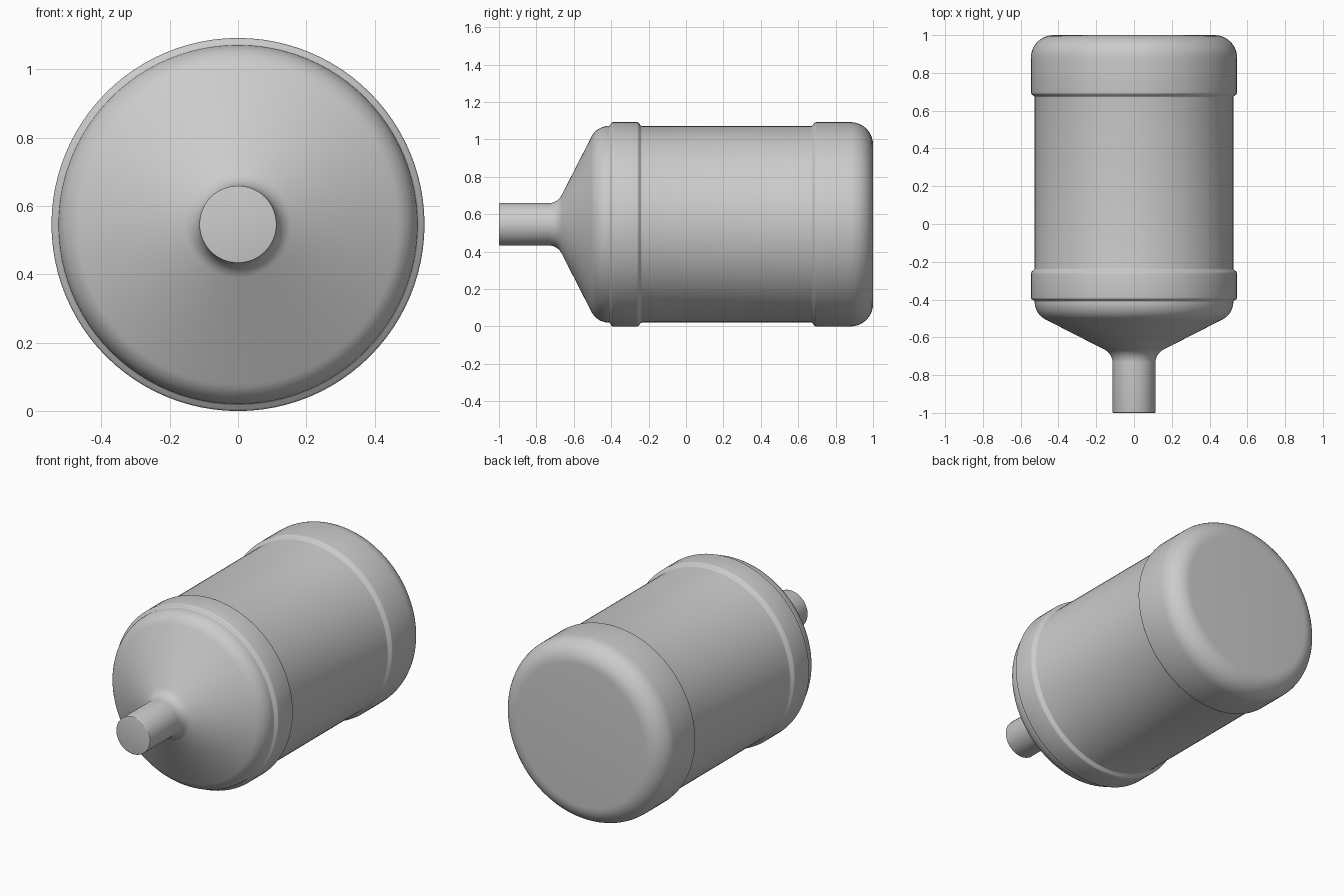
import bpy, bmesh, math
from mathutils import Vector

if "Cube" in bpy.data.objects:
    bpy.data.objects.remove(bpy.data.objects["Cube"])

R = 0.546      # band radius, also height of the bottle's axis
BODY = 0.526   # wall radius
SEGMENTS = 96

# Half profile: (y along axis, radius, corner rounding length)
corners = [
    (-1.0, 0.0, 0), (-1.0, 0.113, 0.004),                         # mouth
    (-0.687, 0.113, 0.048), (-0.476, BODY, 0.065),                # neck and shoulder
    (-0.408, BODY, 0.004), (-0.396, R, 0.007),                    # front band
    (-0.256, R, 0.007), (-0.240, BODY, 0.004),
    (0.674, BODY, 0.004), (0.690, R, 0.007),                      # rear band
    (1.0, R, 0.12), (1.0, 0.0, 0),                                # rounded base
]


def rounded(points):
    """Replace each marked corner with a circular arc."""
    out = []
    for i, (y, r, t) in enumerate(points):
        p = Vector((y, r))
        if t == 0:
            out.append(p)
            continue
        a = (Vector(points[i - 1][:2]) - p).normalized()
        b = (Vector(points[i + 1][:2]) - p).normalized()
        half = a.angle(b) / 2
        centre = p + (a + b).normalized() * t / math.cos(half)
        u, v = p + a * t - centre, p + b * t - centre
        steps = 10 if t > 0.02 else 3
        ang = u.angle(v)
        for k in range(steps + 1):
            f = k / steps
            out.append(centre + (u * math.sin((1 - f) * ang) + v * math.sin(f * ang)) / math.sin(ang))
    return out


# Revolve the profile around the y axis
bm = bmesh.new()
verts = [bm.verts.new((p.y, p.x, R)) for p in rounded(corners)]
edges = [bm.edges.new(pair) for pair in zip(verts, verts[1:])]
bmesh.ops.spin(bm, geom=verts + edges, cent=(0, 0, R), axis=(0, 1, 0),
               angle=2 * math.pi, steps=SEGMENTS, use_merge=True)
bmesh.ops.remove_doubles(bm, verts=bm.verts, dist=1e-5)
bmesh.ops.recalc_face_normals(bm, faces=bm.faces)
mesh = bpy.data.meshes.new("water_bottle")
bm.to_mesh(mesh)
bm.free()

bottle = bpy.data.objects.new("water_bottle", mesh)
bpy.context.collection.objects.link(bottle)
bpy.context.view_layer.objects.active = bottle
bottle.select_set(True)
bpy.ops.object.shade_smooth_by_angle(angle=math.radians(35))
